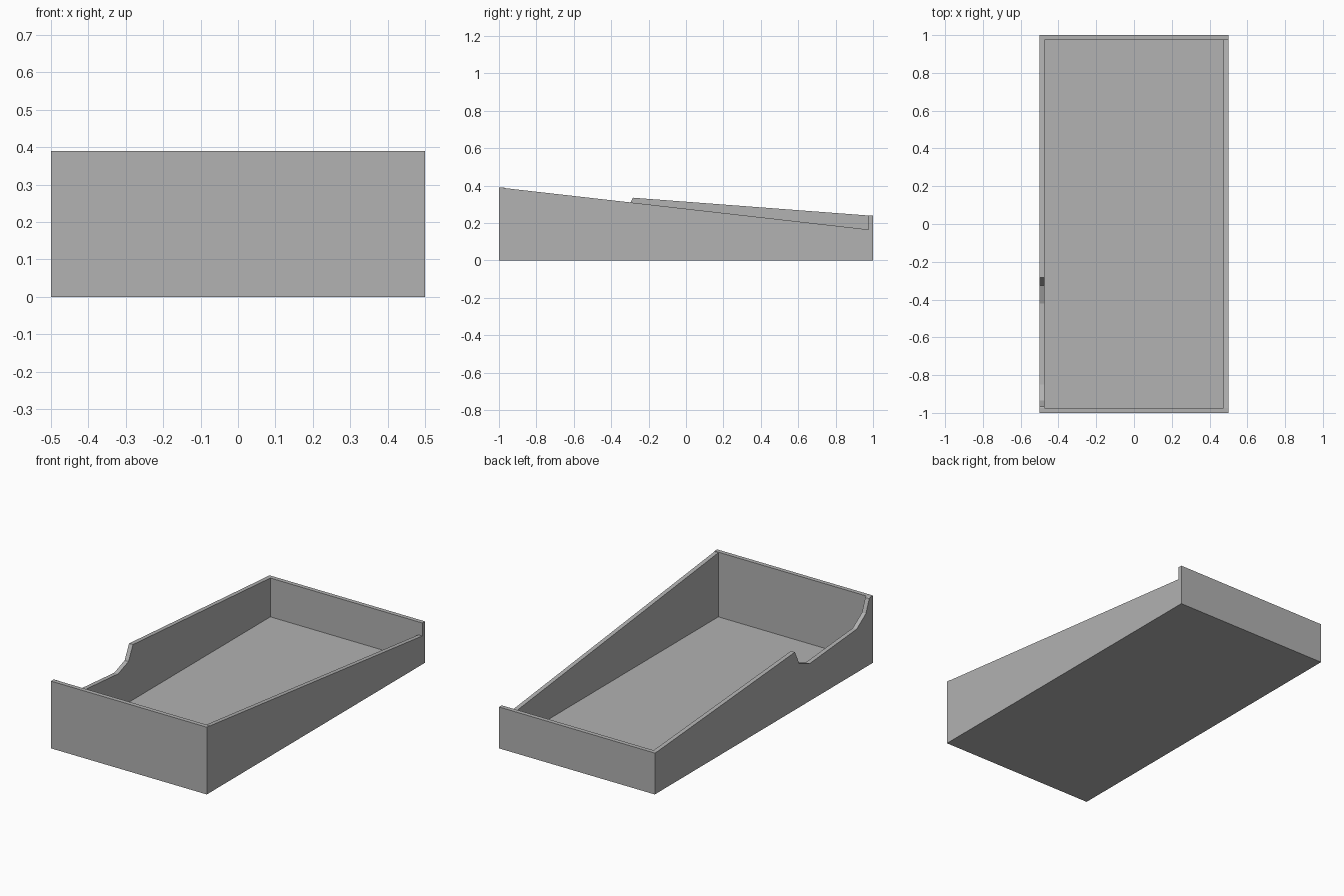
import bpy
import bmesh
from mathutils import Vector

cube = bpy.data.objects.get("Cube")
if cube:
    bpy.data.objects.remove(cube, do_unlink=True)

HALF_W, HALF_L = 0.5, 1.0     # outer half width and half length
WALL, FLOOR = 0.025, 0.015    # panel thicknesses
FRONT_H, BACK_H = 0.39, 0.24
IN_W, IN_L = HALF_W - WALL, HALF_L - WALL

grey = bpy.data.materials.new("plain grey")
grey.use_nodes = True
colour = (0.445, 0.445, 0.445, 1)
grey.diffuse_color = colour
grey.node_tree.nodes["Principled BSDF"].inputs["Base Color"].default_value = colour


def panel(name, profile, x0, x1):
    """Extrude a (y, z) side profile from x0 to x1."""
    bm = bmesh.new()
    face = bm.faces.new([bm.verts.new((x0, y, z)) for y, z in profile])
    moved = bmesh.ops.extrude_face_region(bm, geom=[face])["geom"]
    verts = [v for v in moved if isinstance(v, bmesh.types.BMVert)]
    bmesh.ops.translate(bm, verts=verts, vec=Vector((x1 - x0, 0, 0)))
    bmesh.ops.recalc_face_normals(bm, faces=bm.faces)
    mesh = bpy.data.meshes.new(name)
    bm.to_mesh(mesh)
    bm.free()
    mesh.materials.append(grey)
    obj = bpy.data.objects.new(name, mesh)
    bpy.context.collection.objects.link(obj)
    return obj


def slab(y0, y1, height):
    return [(y0, 0), (y1, 0), (y1, height), (y0, height)]


# Floor and the two end walls
panel("floor", slab(-IN_L, IN_L, FLOOR), -IN_W, IN_W)
panel("front_wall", slab(-HALF_L, -IN_L, FRONT_H), -HALF_W, HALF_W)
panel("back_wall", slab(IN_L, HALF_L, BACK_H), -HALF_W, HALF_W)

# Low side wall with a straight sloping top
panel("sloped_side_wall",
      [(-IN_L, 0), (IN_L, 0), (IN_L, 0.165), (-IN_L, 0.387)], IN_W, HALF_W)

# High side wall with the curved entry cutout near the front
cutout = [(-0.284, 0.335), (-0.325, 0.252), (-0.42, 0.217),
          (-0.85, 0.252), (-0.935, 0.31), (-0.965, 0.385)]
panel("cutout_side_wall",
      [(-IN_L, 0), (IN_L, 0), (IN_L, BACK_H)] + cutout + [(-IN_L, FRONT_H)],
      -HALF_W, -IN_W)
